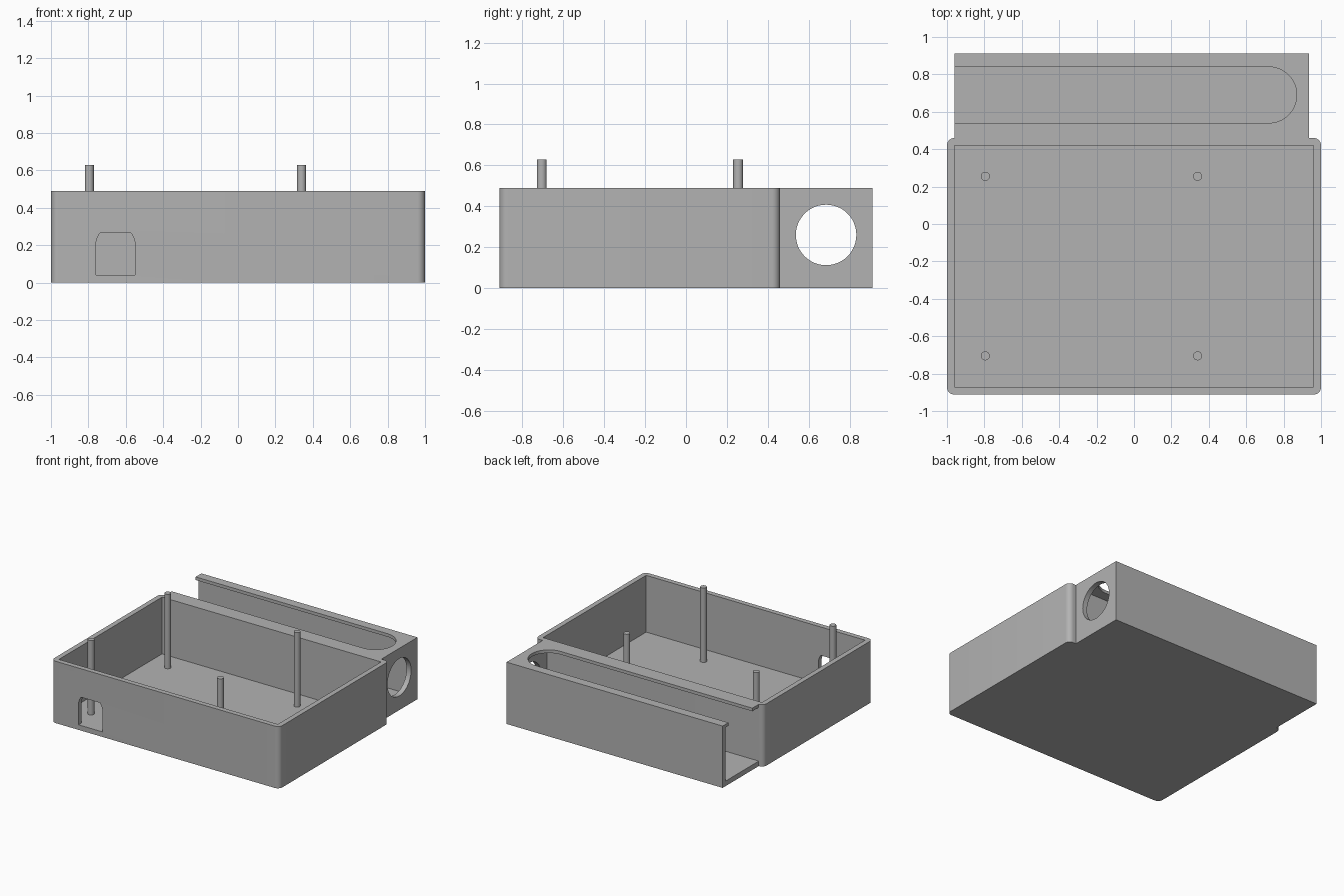
import bpy, bmesh, math
from mathutils import Vector

cube = bpy.data.objects.get("Cube")
if cube:
    bpy.data.objects.remove(cube, do_unlink=True)

grey = bpy.data.materials.new("plain_grey")
grey.use_nodes = True
COLOUR = (0.45, 0.45, 0.45, 1)
grey.diffuse_color = COLOUR
grey.node_tree.nodes["Principled BSDF"].inputs["Base Color"].default_value = COLOUR

HEIGHT = 0.49
WALL = 0.04


def prism(name, outline, axis, low, high):
    """Extrude a 2D outline along one axis; the outline uses the other two in xyz order."""
    def point(p, d):
        c = list(p)
        c.insert("xyz".index(axis), d)
        return Vector(c)
    bm = bmesh.new()
    face = bm.faces.new([bm.verts.new(point(p, low)) for p in outline])
    ext = bmesh.ops.extrude_face_region(bm, geom=[face], use_keep_orig=True)
    moved = [g for g in ext["geom"] if isinstance(g, bmesh.types.BMVert)]
    bmesh.ops.translate(bm, verts=moved, vec=point((0, 0), high - low))
    bmesh.ops.recalc_face_normals(bm, faces=bm.faces)
    mesh = bpy.data.meshes.new(name)
    bm.to_mesh(mesh)
    bm.free()
    mesh.materials.append(grey)
    obj = bpy.data.objects.new(name, mesh)
    bpy.context.collection.objects.link(obj)
    return obj


def rect(a0, a1, b0, b1):
    return [(a0, b0), (a1, b0), (a1, b1), (a0, b1)]


def arc(ca, cb, r, start, end, steps):
    angles = [math.radians(start + (end - start) * i / steps) for i in range(steps + 1)]
    return [(ca + r * math.cos(t), cb + r * math.sin(t)) for t in angles]


def rounded_rect(a0, a1, b0, b1, r):
    return (arc(a1 - r, b1 - r, r, 0, 90, 8) + arc(a0 + r, b1 - r, r, 90, 180, 8)
            + arc(a0 + r, b0 + r, r, 180, 270, 8) + arc(a1 - r, b0 + r, r, 270, 360, 8))


def combine(target, tool, operation):
    """Apply a boolean and discard the tool object."""
    mod = target.modifiers.new("boolean", "BOOLEAN")
    mod.operation, mod.solver, mod.object = operation, "EXACT", tool
    bpy.context.view_layer.update()
    graph = bpy.context.evaluated_depsgraph_get()
    mesh = bpy.data.meshes.new_from_object(target.evaluated_get(graph))
    target.modifiers.clear()
    target.data = mesh
    bpy.data.objects.remove(tool, do_unlink=True)


# Side sleeve: open at one end and along the side that meets the tray
sleeve = prism("sleeve", rect(-0.96, 0.935, 0.44, 0.912), "z", 0, HEIGHT)
combine(sleeve, prism("bay_cutter", rect(0.4, 0.875, WALL, 0.465), "x", -1.2, 0.895), "DIFFERENCE")

# Round-ended slot in the sleeve top
slot = [(-1.2, 0.54)] + arc(0.72, 0.69, 0.15, -90, 90, 32) + [(-1.2, 0.84)]
combine(sleeve, prism("slot_cutter", slot, "z", 0.3, 0.7), "DIFFERENCE")

# Round hole in the sleeve end wall
hole = arc(0.685, 0.26, 0.148, 0, 360, 48)[:-1]
combine(sleeve, prism("hole_cutter", hole, "x", 0.8, 1.2), "DIFFERENCE")

# Main tray with rounded outer corners, joined to the sleeve
enclosure = prism("enclosure", rounded_rect(-1, 1, -0.912, 0.46, WALL), "z", 0, HEIGHT)
combine(enclosure, prism("tray_cutter", rect(-0.96, 0.96, -0.872, 0.42), "z", WALL, 0.8), "DIFFERENCE")
combine(enclosure, sleeve, "UNION")

# Port in the front wall: flat-topped arch
port = [(-0.76, WALL), (-0.55, WALL)] + arc(-0.655, 0.2, 0.105, 0, 38, 8) \
    + arc(-0.655, 0.2, 0.105, 142, 180, 8)
combine(enclosure, prism("port_cutter", port, "y", -1.1, -0.8), "DIFFERENCE")

# Four mounting pins standing on the tray floor
parts = [enclosure]
for side, x in (("right", -0.795), ("left", 0.34)):
    for end, y in (("front", -0.705), ("back", 0.255)):
        circle = arc(x, y, 0.024, 0, 360, 24)[:-1]
        parts.append(prism(f"{end}_{side}_pin", circle, "z", WALL - 0.005, 0.63))

bpy.ops.object.select_all(action="DESELECT")
for obj in parts:
    obj.select_set(True)
bpy.context.view_layer.objects.active = enclosure
bpy.ops.object.shade_smooth_by_angle(angle=math.radians(30))
